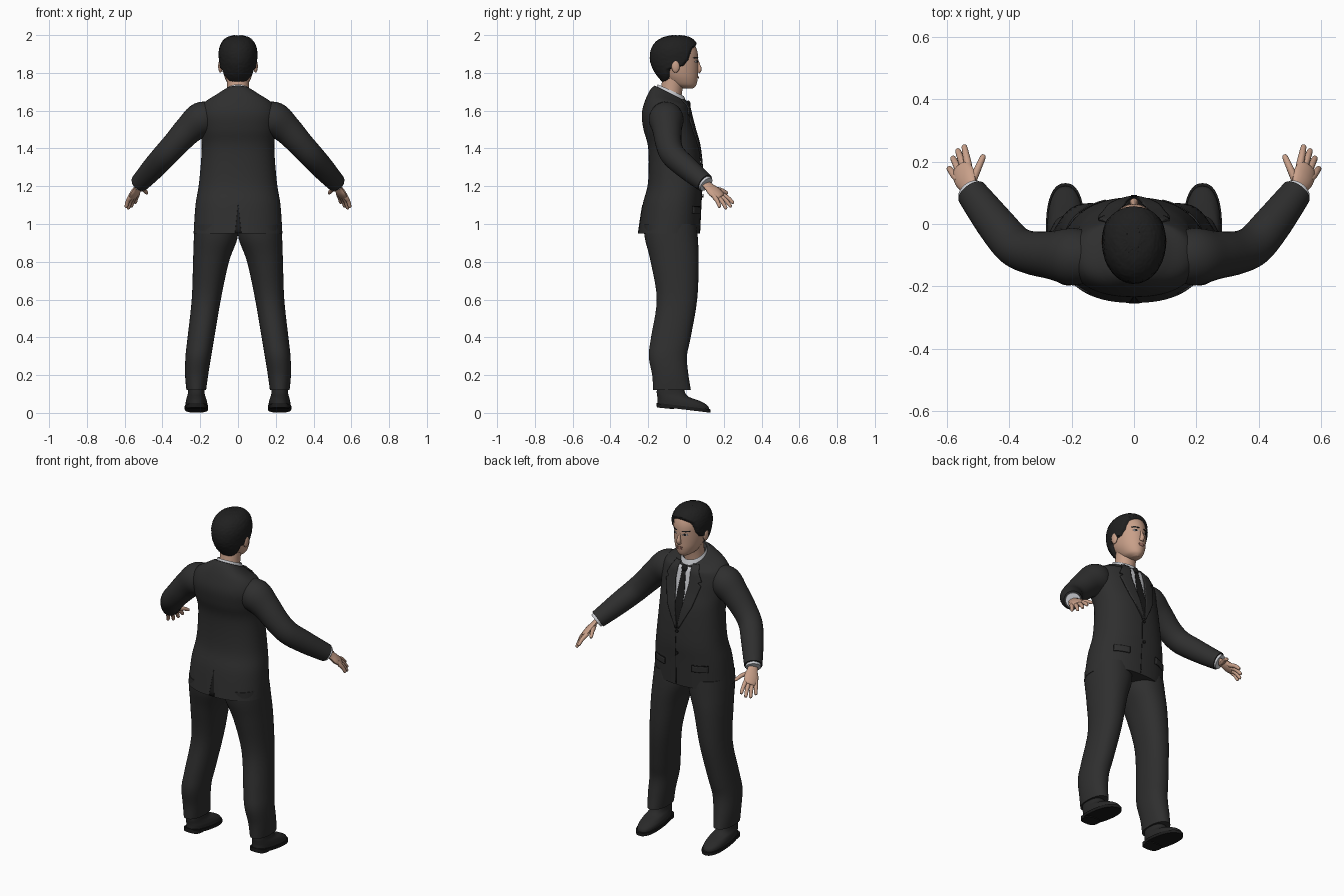
import bpy, bmesh, math, random
from mathutils import Vector
from mathutils.bvhtree import BVHTree

if "Cube" in bpy.data.objects:
    bpy.data.objects.remove(bpy.data.objects["Cube"])
random.seed(4)


def material(name, r, g, b):
    m = bpy.data.materials.new(name)
    m.use_nodes = True
    m.diffuse_color = (r, g, b, 1)
    node = m.node_tree.nodes["Principled BSDF"]
    node.inputs["Base Color"].default_value = (r, g, b, 1)
    node.inputs["Roughness"].default_value = 0.8
    return m


SUIT = material("charcoal cloth", .028, .028, .028)
DARK = material("black", .011, .011, .011)
HAIR = material("black hair", .014, .014, .014)
LEATHER = material("dark leather", .022, .022, .022)
SKIN = material("skin", .58, .35, .25)
LIPS = material("lips", .40, .19, .15)
SHIRT = material("pale grey shirt", .58, .59, .62)
SIDES = (("left", 1), ("right", -1))


def finish(name, bm, mat, thickness=0):
    if not thickness:
        bmesh.ops.recalc_face_normals(bm, faces=bm.faces)
    me = bpy.data.meshes.new(name)
    bm.to_mesh(me)
    bm.free()
    me.materials.append(mat)
    ob = bpy.data.objects.new(name, me)
    bpy.context.collection.objects.link(ob)
    if thickness:
        mod = ob.modifiers.new("thickness", "SOLIDIFY")
        mod.thickness, mod.offset = thickness, 0
    return ob


def spline(rows, steps):
    """Smooth interpolation through rows of numbers."""
    out = []
    for i in range(len(rows) - 1):
        a, b, c, d = (rows[max(0, min(len(rows) - 1, i + k))] for k in (-1, 0, 1, 2))
        for s in range(steps):
            t = s / steps
            out.append([q + .5 * t * (r - p + t * (2*p - 5*q + 4*r - w + t * (3*(q - r) + w - p)))
                        for p, q, r, w in zip(a, b, c, d)])
    return out + [list(rows[-1])]


def lerp(table, t):
    for (a, u), (b, v) in zip(table, table[1:]):
        if t <= b:
            return u + (v - u) * max(0, (t - a) / (b - a))
    return table[-1][1]


def skin_rings(rings, caps=True):
    bm = bmesh.new()
    vs = [[bm.verts.new(p) for p in ring] for ring in rings]
    n = len(vs[0])
    for lo, hi in zip(vs, vs[1:]):
        for i in range(n):
            bm.faces.new((lo[i], lo[(i + 1) % n], hi[(i + 1) % n], hi[i]))
    if caps:
        bm.faces.new(vs[0])
        bm.faces.new(vs[-1])
    return bm


def power(v, e):
    return math.copysign(abs(v) ** e, v)


def loft(rows, seg=40, steps=5, square=1.0, flip=1, caps=True):
    """Stacked oval rings: z, centre x, centre y, half width, half depth, tilt."""
    rings = []
    for z, cx, cy, rx, ry, tilt in spline(rows, steps):
        ring = []
        for i in range(seg):
            a = math.tau * i / seg
            dy = ry * power(math.sin(a), square)
            ring.append((flip * (cx + rx * power(math.cos(a), square)), cy + dy, z - tilt * dy))
        rings.append(ring)
    return skin_rings(rings, caps)


def tube(pts, seg=16, steps=5, flat=1.0, side=(0, 1, 0), flip=1):
    """Tapered tube through x, y, z, radius points."""
    path, rings = spline(pts, steps), []
    for k, (x, y, z, r) in enumerate(path):
        t = Vector(path[min(k + 1, len(path) - 1)][:3]) - Vector(path[max(k - 1, 0)][:3])
        t.normalize()
        u = Vector(side)
        u = (u - t * u.dot(t)).normalized()
        w = t.cross(u)
        ring = []
        for i in range(seg):
            a = math.tau * i / seg
            p = Vector((x, y, z)) + u * r * math.cos(a) + w * r * flat * math.sin(a)
            ring.append((flip * p.x, p.y, p.z))
        rings.append(ring)
    return skin_rings(rings)


def plate(name, tree, rows, lift, mat, way=1, cols=8, thickness=.002):
    """Thin panel laid on a surface; rows give z, x start, x end."""
    bm, grid = bmesh.new(), []
    for a, b in zip(rows, rows[1:]):
        for s in range(7):
            z, x0, x1 = (p + (q - p) * s / 6 for p, q in zip(a, b))
            line = []
            for c in range(cols + 1):
                x = x0 + (x1 - x0) * c / cols
                hit = tree.ray_cast(Vector((x, way, z)), Vector((0, -way, 0)))[0]
                hit = hit or tree.find_nearest(Vector((x, 0, z)))[0]
                line.append(bm.verts.new((x, hit.y + way * lift, z)))
            grid.append(line)
    for lo, hi in zip(grid, grid[1:]):
        for c in range(cols):
            bm.faces.new((lo[c], lo[c + 1], hi[c + 1], hi[c]))
    bmesh.ops.remove_doubles(bm, verts=bm.verts, dist=1e-5)
    return finish(name, bm, mat, thickness)


def disc(x, z, w, h):
    angles = [math.pi * (k / 6 - .5) for k in range(7)]
    return [(z + h * math.sin(a), x - w * math.cos(a) - 1e-4, x + w * math.cos(a) + 1e-4) for a in angles]


def ball(name, loc, size, mat):
    bm = bmesh.new()
    bmesh.ops.create_uvsphere(bm, u_segments=20, v_segments=12, radius=1)
    for v in bm.verts:
        v.co = Vector(a * b + c for a, b, c in zip(v.co, size, loc))
    finish(name, bm, mat)


# Jacket body
bm = loft([(.95, 0, -.09, .235, .163, 0), (1.1, 0, -.075, .225, .155, 0), (1.22, 0, -.058, .206, .143, 0),
           (1.4, 0, -.065, .192, .135, 0), (1.5, 0, -.09, .2, .135, 0), (1.58, 0, -.104, .205, .13, .03),
           (1.64, 0, -.1, .18, .115, .15), (1.672, 0, -.088, .115, .1, .4), (1.69, 0, -.08, .078, .085, .5)],
          seg=64, square=.88)
jacket = BVHTree.FromBMesh(bm)
finish("jacket_body", bm, SUIT)

# Shirt front, tie, lapels and jacket details
plate("shirt_front", jacket, [(1.645, -.05, .05), (1.55, -.045, .045), (1.3, -.004, .004)], .002, SHIRT)
plate("tie", jacket, [(1.62, -.012, .012), (1.5, -.024, .024), (1.4, -.024, .024), (1.32, -.006, .006)], .005, DARK)
ball("tie_knot", (0, .012, 1.632), (.019, .012, .022), DARK)
for name, s in SIDES:
    lapel = [(1.66, .04, .075), (1.58, .046, .115), (1.57, .046, .095), (1.555, .045, .115),
             (1.43, .024, .08), (1.3, 0, .012)]
    plate(name + "_lapel", jacket, [(z, s * a, s * b) for z, a, b in lapel], .006, SUIT, thickness=.008)
    plate(name + "_pocket_flap", jacket, [(1.055, s * .09, s * .175), (1.09, s * .09, s * .175)], .004, SUIT, thickness=.008)
    plate(name + "_pocket_slit", jacket, [(1.09, s * .09, s * .175), (1.095, s * .09, s * .175)], .004, DARK)
plate("front_opening", jacket, [(1.3, .008, .011), (.955, .012, .016)], .001, DARK)
plate("back_vent", jacket, [(1.1, -.001, .002), (.952, -.016, .018)], .001, DARK, way=-1)
for i, z in enumerate((1.28, 1.15)):
    plate(f"button_{i + 1}", jacket, disc(0, z, .009, .009), .006, DARK, thickness=.006)

# Sleeves, hands, legs and shoes
for name, s in SIDES:
    finish(name + "_sleeve", tube(
        [(.12, -.11, 1.575, .07), (.19, -.105, 1.555, .092), (.26, -.1, 1.5, .078), (.33, -.092, 1.425, .069),
         (.385, -.068, 1.365, .066), (.44, -.005, 1.305, .062), (.49, .06, 1.25, .055), (.52, .1, 1.218, .05)],
        seg=28, flip=s), SUIT)
    finish(name + "_shirt_cuff", tube([(.505, .08, 1.235, .042), (.526, .108, 1.21, .042)], seg=24, flip=s), SHIRT)
    across = (.6, -.7, -.25)
    finish(name + "_palm", tube(
        [(.517, .09, 1.225, .027), (.53, .122, 1.197, .031), (.542, .148, 1.172, .041), (.554, .176, 1.147, .036),
         (.557, .184, 1.14, .024)], flat=.45, side=across, flip=s), SKIN)
    fingers = {"index": ((.532, .19, 1.156), (.545, .253, 1.11)), "middle": ((.546, .183, 1.148), (.566, .24, 1.09)),
               "ring": ((.56, .17, 1.142), (.582, .215, 1.08)), "little": ((.573, .153, 1.14), (.594, .18, 1.088)),
               "thumb": ((.515, .145, 1.187), (.481, .222, 1.163))}
    for finger, (a, b) in fingers.items():
        a, b = Vector(a), Vector(b)
        root, mid = a + (a - b) * .4, a.lerp(b, .5) + Vector((0, 0, .006))
        pts = [(*p, r) for p, r in ((root, .01), (a, .0125), (mid, .011), (a.lerp(b, .9), .009), (b, .004))]
        finish(f"{name}_{finger}", tube(pts, seg=12, side=across, flip=s), SKIN)
    finish(name + "_trouser_leg", loft(
        [(1.0, .115, -.085, .114, .14, 0), (.92, .119, -.077, .115, .14, 0), (.8, .143, -.06, .095, .127, 0),
         (.6, .168, -.048, .077, .107, 0), (.4, .196, -.08, .071, .105, 0), (.3, .21, -.096, .068, .101, 0),
         (.2, .219, -.083, .061, .096, 0), (.12, .221, -.074, .052, .1, 0)], square=.92, flip=s), SUIT)
    finish(name + "_shoe_upper", loft(
        [(.035, .22, -.014, .057, .136, .12), (.055, .22, -.018, .057, .132, .12), (.075, .221, -.04, .052, .112, .1),
         (.1, .221, -.075, .045, .08, .1), (.15, .221, -.085, .042, .068, 0)], square=.85, flip=s), LEATHER)
    finish(name + "_shoe_sole", loft([(.018, .22, -.012, .062, .143, .12), (.036, .22, -.012, .062, .143, .12)],
                                     steps=1, square=.85, flip=s), DARK)
    finish(name + "_shoe_heel", loft([(.024, .22, -.108, .05, .045, .1), (.045, .22, -.108, .05, .045, .1)],
                                     steps=1, square=.7, flip=s), DARK)

# Neck and shirt collar
finish("neck", tube([(0, -.09, 1.63, .06), (0, -.075, 1.72, .057), (0, -.06, 1.8, .06)], seg=28), SKIN)
finish("shirt_collar", loft([(1.665, 0, -.076, .079, .086, .5), (1.69, 0, -.078, .07, .077, .5),
                             (1.708, 0, -.08, .064, .069, .45)], caps=False), SHIRT)

# Head, and a hair shell that sinks below the skin past the hairline
skull = [(1.718, 0, .012, .018, .025, 0), (1.735, 0, -.012, .047, .066, 0), (1.77, 0, -.03, .068, .092, 0),
         (1.81, 0, -.045, .08, .109, 0), (1.86, 0, -.055, .086, .12, 0), (1.91, 0, -.057, .088, .118, 0),
         (1.95, 0, -.055, .077, .1, 0), (1.975, 0, -.05, .053, .067, 0), (1.985, 0, -.048, .02, .025, 0)]
bm = loft(skull, seg=72, steps=8)
head = BVHTree.FromBMesh(bm)
finish("head", bm, SKIN)
bm = loft(skull, seg=96, steps=10)
bmesh.ops.recalc_face_normals(bm, faces=bm.faces)
bm.normal_update()
hairline = [(1.74, -.12), (1.765, -.09), (1.822, -.085), (1.838, -.012), (1.87, .012), (1.925, .03), (1.95, .06), (2, .12)]
for v in bm.verts:
    edge = lerp(hairline, v.co.z) - v.co.y
    v.co += v.normal * (max(-.01, min(.014, edge)) + random.uniform(-.001, .001))
finish("hair", bm, HAIR)

# Face
finish("nose", tube([(0, .058, 1.872, .006), (0, .066, 1.845, .008), (0, .07, 1.82, .013), (0, .062, 1.803, .012)],
                    side=(1, 0, 0)), SKIN)
plate("upper_lip", head, disc(0, 1.781, .021, .004), .003, LIPS)
plate("lower_lip", head, disc(0, 1.773, .018, .005), .004, LIPS)
for name, s in SIDES:
    plate(name + "_eye", head, disc(s * .033, 1.86, .014, .006), .001, SHIRT)
    plate(name + "_iris", head, disc(s * .032, 1.86, .006, .006), .003, DARK)
    plate(name + "_brow", head, disc(s * .035, 1.88, .021, .004), .002, HAIR)
    ball(name + "_ear", (s * .093, -.055, 1.835), (.012, .022, .034), SKIN)

# Smooth shading with sharp rims
for ob in bpy.context.collection.objects:
    if ob.type == "MESH":
        ob.select_set(True)
        bpy.context.view_layer.objects.active = ob
bpy.ops.object.shade_smooth_by_angle(angle=math.radians(40))
